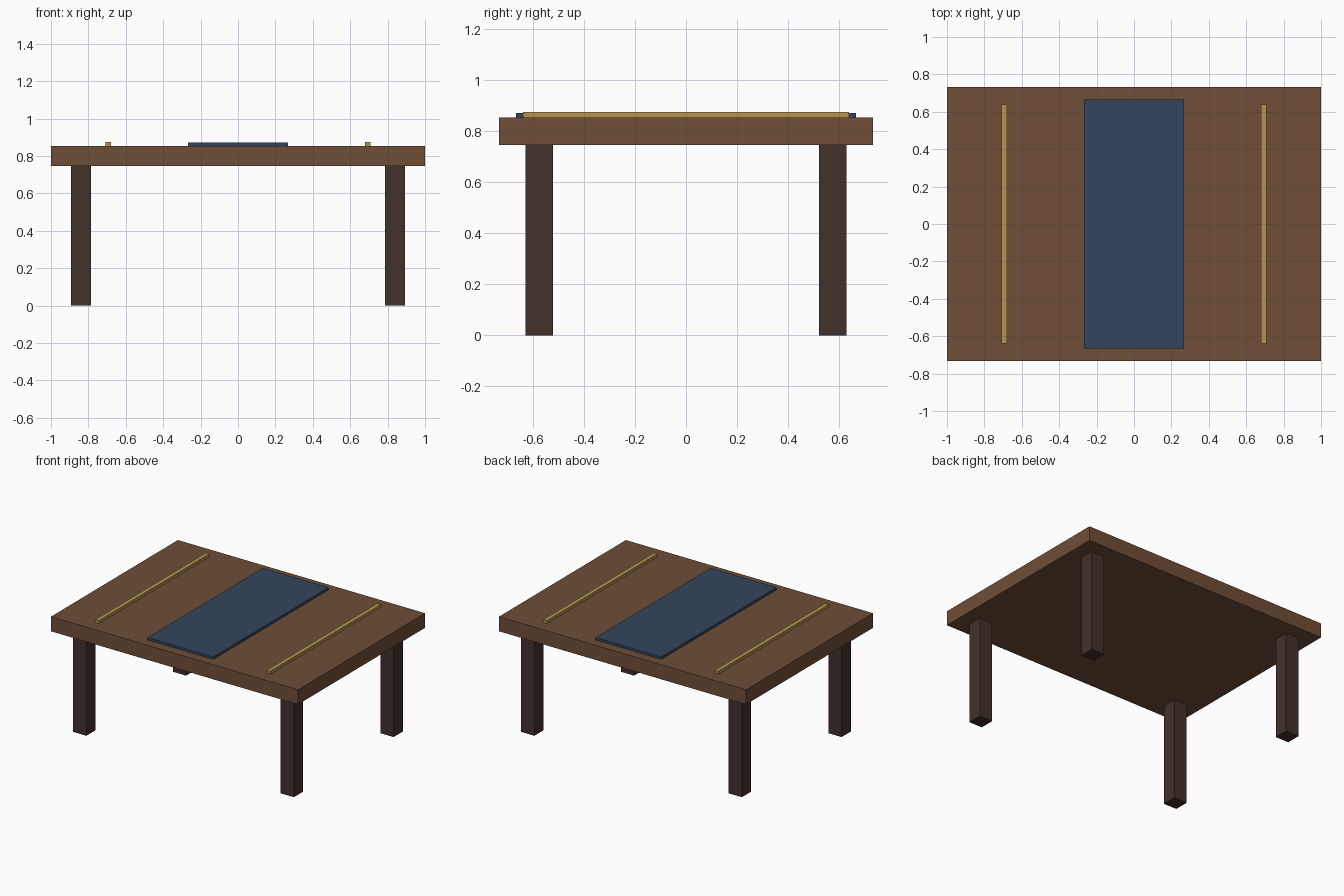
import bpy

if "Cube" in bpy.data.objects:
    bpy.data.objects.remove(bpy.data.objects["Cube"])


def material(name, rgb):
    # sRGB 0-255 converted to linear
    lin = [((c / 255 + 0.055) / 1.055) ** 2.4 for c in rgb]
    mat = bpy.data.materials.new(name)
    mat.diffuse_color = (*lin, 1.0)
    mat.use_nodes = True
    mat.node_tree.nodes["Principled BSDF"].inputs["Base Color"].default_value = mat.diffuse_color
    return mat


def box(name, size, x, y, z0, mat):
    # Box of given size standing on height z0
    bpy.ops.mesh.primitive_cube_add(size=1, location=(x, y, z0 + size[2] / 2))
    obj = bpy.context.object
    obj.name = name
    obj.scale = size
    bpy.ops.object.transform_apply(location=False, rotation=False, scale=True)
    obj.data.materials.append(mat)
    return obj


wood = material("brown_wood", (111, 78, 55))
dark = material("dark_wood", (66, 49, 43))
blue = material("blue_cloth", (51, 69, 95))
gold = material("gold_trim", (180, 150, 80))

LEG_H = 0.747
TOP_T = 0.107
TOP_Z = LEG_H + TOP_T

# Table top
box("table_top", (2.0, 1.467, TOP_T), 0, 0, LEG_H, wood)

# Four square legs
for side, sx in (("left", -1), ("right", 1)):
    for end, sy in (("front", -1), ("back", 1)):
        box(f"{end}_{side}_leg", (0.107, 0.107, LEG_H), sx * 0.84, sy * 0.576, 0, dark)

# Cloth runner across the middle
box("table_runner", (0.533, 1.333, 0.018), 0, 0, TOP_Z, blue)

# Raised strips on either side of the runner
for side, sx in (("left", -1), ("right", 1)):
    box(f"{side}_inlay_strip", (0.029, 1.28, 0.021), sx * 0.693, 0, TOP_Z, gold)
